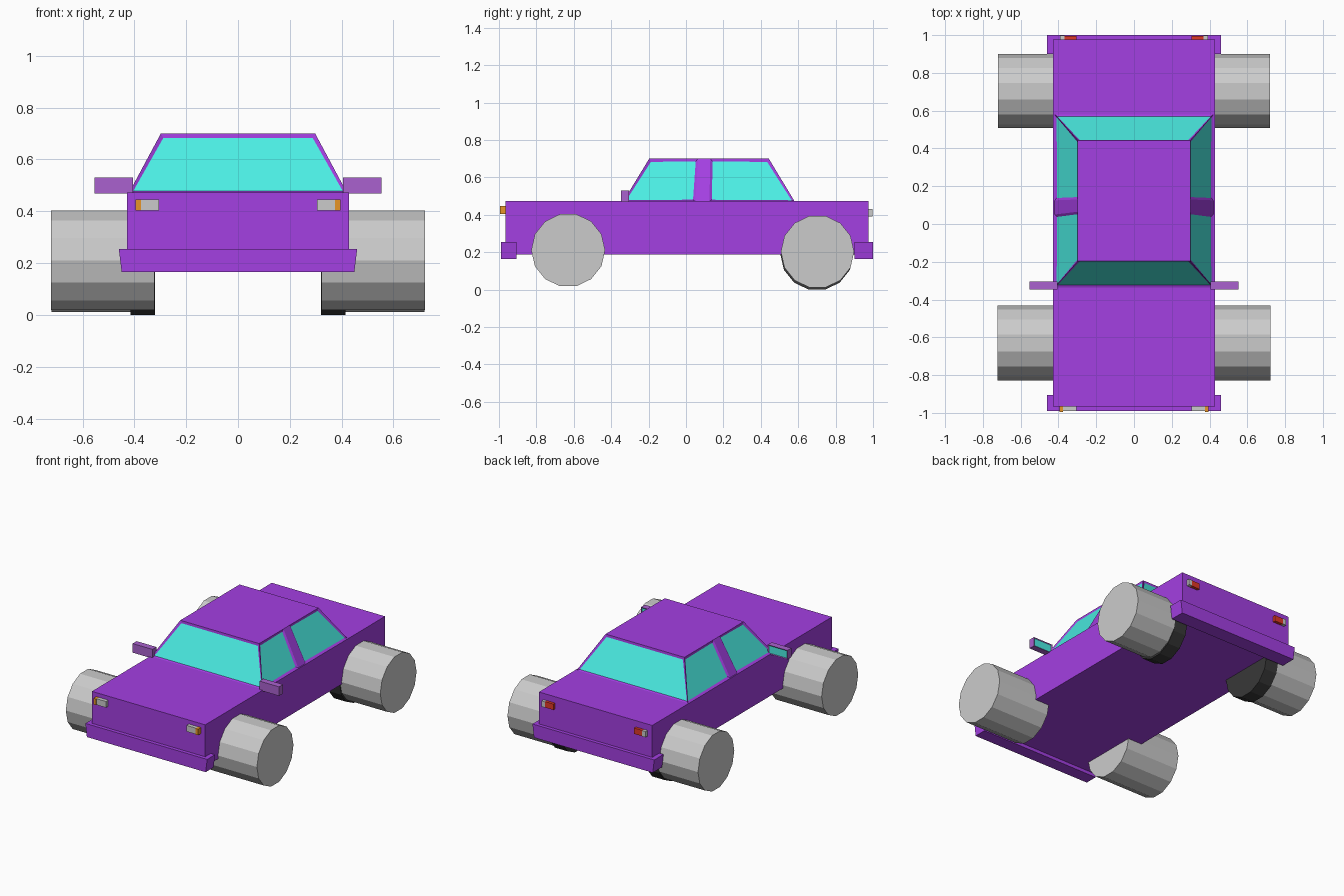
import bpy, bmesh, math
from mathutils import Matrix

if "Cube" in bpy.data.objects:
    bpy.data.objects.remove(bpy.data.objects["Cube"])


def material(name, rgb):
    m = bpy.data.materials.new(name)
    m.diffuse_color = (*rgb, 1)
    m.use_nodes = True
    m.node_tree.nodes["Principled BSDF"].inputs["Base Color"].default_value = m.diffuse_color
    return m


PAINT = material("paint", (0.37, 0.05, 0.76))
TRIM = material("mirror_paint", (0.40, 0.12, 0.62))
GLASS = material("glass", (0.07, 0.85, 0.77))
ORANGE = material("orange", (0.8, 0.3, 0.02))
RED = material("red", (0.75, 0.04, 0.02))
BLACK = material("black", (0.04, 0.04, 0.04))


def finish(bm, name, *mats):
    bmesh.ops.recalc_face_normals(bm, faces=bm.faces)
    mesh = bpy.data.meshes.new(name)
    bm.to_mesh(mesh)
    bm.free()
    for m in mats:
        if m:
            mesh.materials.append(m)
    ob = bpy.data.objects.new(name, mesh)
    bpy.context.collection.objects.link(ob)
    return ob


def box_bm(x, y, z):
    bm = bmesh.new()
    bmesh.ops.create_cube(bm, size=1)
    for v in bm.verts:
        v.co = [lo + (c + 0.5) * (hi - lo) for c, (lo, hi) in zip(v.co, (x, y, z))]
    return bm


def box(name, x, y, z, mat=None):
    return finish(box_bm(x, y, z), name, mat)


def inset_glass(bm, faces, thickness, depth):
    bmesh.ops.recalc_face_normals(bm, faces=bm.faces)
    bmesh.ops.inset_individual(bm, faces=faces, thickness=thickness, depth=depth)
    for f in faces:
        f.material_index = 1


def wheel(name, side, x0, x1, y, z, r, mat=None):
    # 14 sides with a flat tread section at the bottom
    bm = bmesh.new()
    bmesh.ops.create_cone(bm, cap_ends=True, segments=14, radius1=r, radius2=r, depth=x1 - x0)
    bmesh.ops.rotate(bm, verts=bm.verts, matrix=Matrix.Rotation(math.pi / 2, 3, 'Y'))
    # put a vertex on the +y axis
    a = max(bm.verts, key=lambda v: v.co.y).co
    bmesh.ops.rotate(bm, verts=bm.verts, matrix=Matrix.Rotation(-math.atan2(a.z, a.y), 3, 'X'))
    bmesh.ops.translate(bm, verts=bm.verts, vec=(side * (x0 + x1) / 2, y, z))
    finish(bm, name, mat)


# Lower body
box("body", (-0.428, 0.428), (-0.965, 0.976), (0.188, 0.473), PAINT)

# Cabin: tapered shell, each side split into window, pillar, window
bm = bmesh.new()
bot_y, top_y = (-0.335, 0.05, 0.125, 0.58), (-0.197, 0.065, 0.13, 0.443)


def cabin_ring(ys, x, z):
    pts = [(x, y, z) for y in ys] + [(-x, y, z) for y in reversed(ys)]
    return [bm.verts.new(p) for p in pts]


low, high = cabin_ring(bot_y, 0.42, 0.473), cabin_ring(top_y, 0.298, 0.70)
walls = [bm.faces.new((low[i], low[(i + 1) % 8], high[(i + 1) % 8], high[i])) for i in range(8)]
bm.faces.new(high)
bm.faces.new(low)
inset_glass(bm, [w for i, w in enumerate(walls) if i not in (1, 5)], 0.018, -0.007)
finish(bm, "cabin", PAINT, GLASS)

# Bumpers, narrowing slightly towards the bottom
for name, y in (("front_bumper", (-0.99, -0.905)), ("rear_bumper", (0.9, 1.0))):
    bm = box_bm((-0.46, 0.46), y, (0.165, 0.255))
    for v in bm.verts:
        if v.co.z < 0.2:
            v.co.x *= 0.976
    finish(bm, name, PAINT)

for side, tag in ((-1, "right"), (1, "left")):
    def span(a, b):
        return tuple(sorted((side * a, side * b)))

    # Lights
    box(f"headlight_{tag}", span(0.305, 0.375), (-0.99, -0.96), (0.404, 0.446))
    box(f"indicator_{tag}", span(0.375, 0.395), (-0.995, -0.96), (0.404, 0.446), ORANGE)
    box(f"tail_light_{tag}", span(0.305, 0.368), (0.97, 0.995), (0.39, 0.43), RED)
    box(f"reverse_light_{tag}", span(0.368, 0.392), (0.97, 0.998), (0.39, 0.43))

    # Mirrors with a glass face at the back
    bm = box_bm(span(0.405, 0.553), (-0.347, -0.304), (0.468, 0.53))
    inset_glass(bm, [max(bm.faces, key=lambda f: f.calc_center_median().y)], 0.008, -0.004)
    finish(bm, f"mirror_{tag}", TRIM, GLASS)

    # Wheels, the rear pair with a black inner drum
    wheel(f"front_wheel_{tag}", side, 0.322, 0.722, -0.63, 0.211, 0.1975)
    wheel(f"rear_wheel_{tag}", side, 0.415, 0.72, 0.703, 0.203, 0.196)
    wheel(f"rear_drum_{tag}", side, 0.32, 0.415, 0.70, 0.191, 0.196, BLACK)
